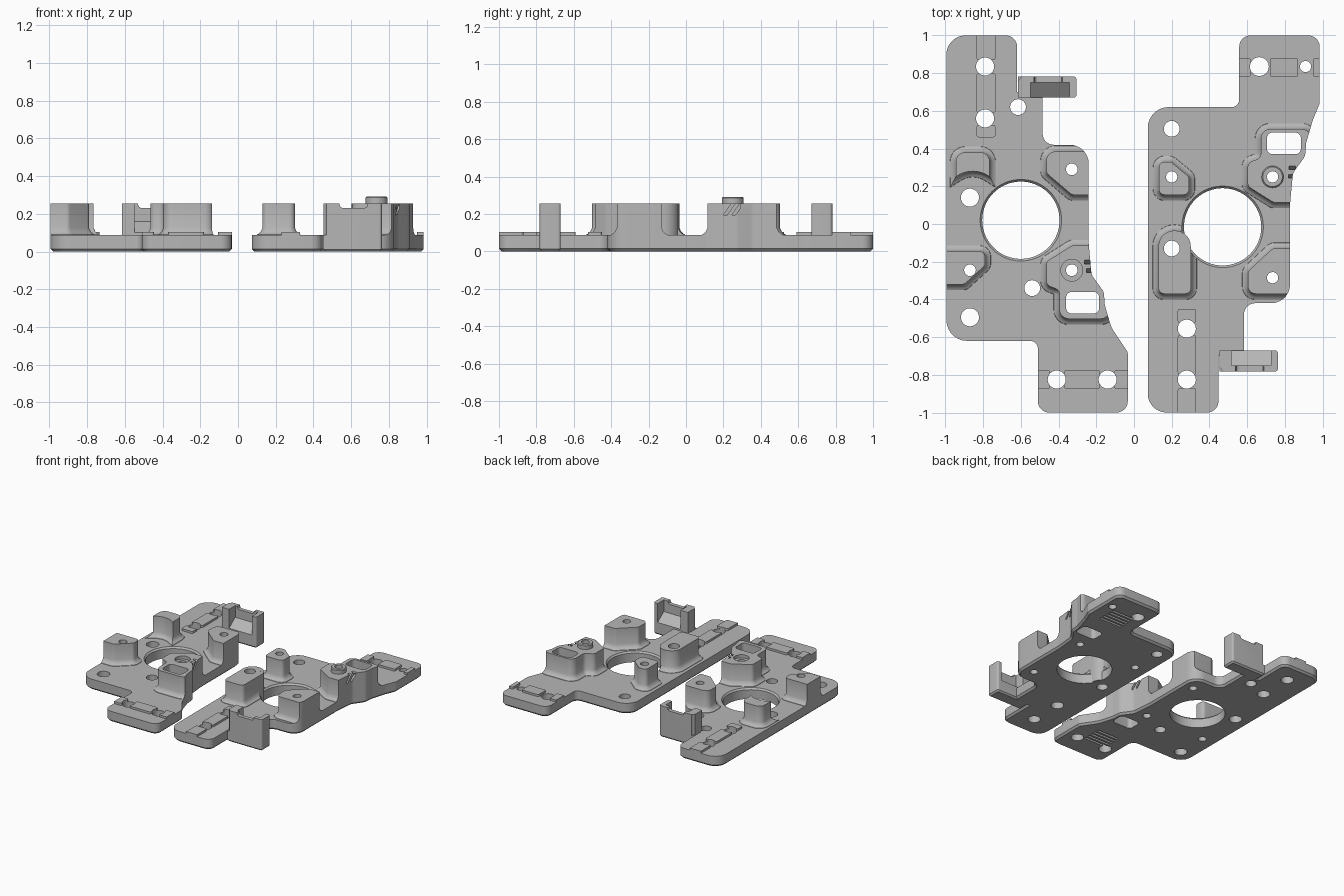
import bpy, bmesh, math
from mathutils import Vector

if "Cube" in bpy.data.objects:
    bpy.data.objects.remove(bpy.data.objects["Cube"])

TOP, POST = 0.087, 0.256
DX = 1.068  # shift from left plate to its mirrored partner
mat = bpy.data.materials.new("grey plastic")
mat.diffuse_color = (0.47, 0.47, 0.47, 1)
mat.use_nodes = True
mat.node_tree.nodes["Principled BSDF"].inputs["Base Color"].default_value = mat.diffuse_color


def fillet(pts, segs=7):
    """Round polygon corners given as (x, y, radius); returns counter-clockwise points."""
    out, n = [], len(pts)
    for i, (x, y, r) in enumerate(pts):
        p = Vector((x, y))
        a, b = Vector(pts[i - 1][:2]) - p, Vector(pts[(i + 1) % n][:2]) - p
        ang = a.angle(b)
        if r <= 0 or ang > 3.1:
            out.append(p)
            continue
        t = min(r / math.tan(ang / 2), 0.48 * a.length, 0.48 * b.length)
        r = t * math.tan(ang / 2)
        c = p + (a.normalized() + b.normalized()).normalized() * (r / math.sin(ang / 2))
        s, e = p + a.normalized() * t - c, p + b.normalized() * t - c
        a0 = math.atan2(s.y, s.x)
        d = (math.atan2(e.y, e.x) - a0 + math.pi) % (2 * math.pi) - math.pi
        out += [c + Vector((math.cos(a0 + d * k / segs), math.sin(a0 + d * k / segs))) * r
                for k in range(segs + 1)]
    area = sum(out[i - 1].cross(out[i]) for i in range(len(out)))
    return out if area > 0 else out[::-1]


def offset(pts, d):
    res = []
    for i, p in enumerate(pts):
        u, v = (p - pts[i - 1]).normalized(), (pts[(i + 1) % len(pts)] - p).normalized()
        n1, n2 = Vector((u.y, -u.x)), Vector((v.y, -v.x))
        res.append(p + (n1 + n2) * (d / max(0.4, 1 + n1.dot(n2))))
    return res


def loft(bm, pts, levels):
    """Stack offset copies of an outline; levels are (z, offset)."""
    rings = [[bm.verts.new((p.x, p.y, z)) for p in (offset(pts, d) if d else pts)] for z, d in levels]
    n = len(pts)
    for lo, hi in zip(rings, rings[1:]):
        for i in range(n):
            j = (i + 1) % n
            bm.faces.new((lo[i], lo[j], hi[j], hi[i]))
    bm.faces.new(rings[0][::-1])
    bm.faces.new(rings[-1])


def make(name, parts):
    """Object from a list of (points, levels)."""
    bm = bmesh.new()
    for pts, levels in parts:
        loft(bm, pts, levels)
    me = bpy.data.meshes.new(name)
    bm.to_mesh(me)
    bm.free()
    me.materials.append(mat)
    ob = bpy.data.objects.new(name, me)
    bpy.context.collection.objects.link(ob)
    return ob


def boolean(ob, cutter, op="DIFFERENCE"):
    m = ob.modifiers.new("cut", "BOOLEAN")
    m.object, m.operation, m.solver = cutter, op, "EXACT"
    dg = bpy.context.evaluated_depsgraph_get()
    me = bpy.data.meshes.new_from_object(ob.evaluated_get(dg))
    ob.modifiers.clear()
    ob.data = me


def circle(x, y, r, n=32):
    return [Vector((x + r * math.cos(2 * math.pi * k / n), y + r * math.sin(2 * math.pi * k / n)))
            for k in range(n)]


def rect(x0, x1, y0, y1, r=0.0):
    return fillet([(x0, y0, r), (x1, y0, r), (x1, y1, r), (x0, y1, r)])


THRU = [(-0.1, 0), (0.5, 0)]
FLARE = [(0.08, 0.034), (0.09, 0.03), (0.096, 0.019), (0.106, 0.009), (0.125, 0), (POST, 0)]


def build_plate(side, dx, s, tab_end, posts, holes, windows, rails, bore, grip, slits):
    P = lambda pts: fillet([(x + dx, y * s, r) for x, y, r in pts])
    # base plate with a chamfered lower rim
    outline = P([(-0.995, 1, .1), (-0.62, 1, .06), (-0.62, .7, 0), (-0.485, .7, .03), (-0.485, .42, .06),
                 (-0.24, .42, .1), (-0.24, -.11, .1), (-0.225, -.27, .06), (-0.16, -.36, .06),
                 (-0.155, -.43, .06), (-0.12, -.55, .2), (tab_end[0] - dx, tab_end[1] * s, .03),
                 (tab_end[0] - dx, -1, .06), (-0.51, -1, .06), (-0.51, -.62, .04), (-0.995, -.62, .11)])
    plate = make(side + "_base_plate", [(outline, [(0, -.015), (.015, 0), (TOP, 0)])])
    tall = make("outline_helper", [(outline, THRU)])
    big = make("bore_helper", [(circle(*bore, 0.205, 64), [(-.1, 0), (.074, 0), (TOP + .001, .012), (.5, .012)])])
    small = make("hole_helper", [(circle(*h, 24), THRU) for h in holes] + [(rect(*w, .03), THRU) for w in windows])
    # shallow grip grooves underneath the narrow tab
    gx, gy = grip
    grooves = make("groove_helper", [(rect(gx - .1, gx + .1, gy + k * .035 - .009, gy + k * .035 + .009),
                                      [(-.05, 0), (.015, 0)]) for k in range(-2, 3)])
    for c in (big, small, grooves):
        boolean(plate, c)
    # standing posts with flared feet, trimmed to the plate edge
    for name, pts in posts.items():
        post = make(side + "_" + name, [(fillet(pts), FLARE)])
        boolean(post, tall, "INTERSECT")
        boolean(post, big)
        boolean(post, small)
        if name == "window_post":
            # slanted slits on the outer flank
            for x, y in slits:
                bm = bmesh.new()
                bmesh.ops.create_cube(bm, size=1)
                for v in bm.verts:
                    v.co = (x + v.co.x * .035, y + v.co.y * .02 + v.co.z * .05, .23 + v.co.z * .07)
                me = bpy.data.meshes.new("slit")
                bm.to_mesh(me)
                bm.free()
                slit = bpy.data.objects.new("slit_helper", me)
                bpy.context.collection.objects.link(slit)
                boolean(post, slit)
                bpy.data.objects.remove(slit)
            if side == "left":
                seat = make("seat_helper", [(circle(-0.33, -0.245, .058), [(.23, 0), (.4, 0)])])
                boolean(post, seat)
                bpy.data.objects.remove(seat)
    # raised rail segments
    rail = make(side + "_rails", [(rect(*r, .012), [(.08, 0), (.104, 0)]) for r in rails])
    boolean(rail, tall, "INTERSECT")
    boolean(rail, small)
    # bracket: end cheeks, notched wall and sloped pocket floor
    y = lambda v: v * s
    box = lambda x0, x1, y0, y1, r=0: P([(x0, y0, r), (x1, y0, r), (x1, y1, r), (x0, y1, r)])
    bracket = make(side + "_bracket", [(P([(-.615, .67, 0), (-.305, .67, .015), (-.305, .782, .015), (-.615, .782, 0)]),
                                        [(0, -.012), (.012, 0), (POST, 0)])])
    pocket = make("pocket_helper", [(box(-.55, -.342, .6, .75), [(.1, 0), (.4, 0)])])
    for v in pocket.data.vertices:
        if v.co.z < .2:
            v.co.z = .16 if abs(v.co.y) > .7 else .05
    notch = make("notch_helper", [(box(-.53, -.38, .7, .85), [(.232, -.015), (.238, -.005), (.25, 0), (.4, .01)])])
    curve = make("curve_helper", [(circle(-.645 + dx, y(.80), .05), [(TOP, 0), (.4, 0)])])
    for c in (pocket, notch, curve):
        boolean(bracket, c)
    for c in (tall, big, small, grooves, pocket, notch, curve):
        bpy.data.objects.remove(c)


def window_post(dx, s):
    return [(x + dx, y * s, r) for x, y, r in [
        (-.465, -.2, .03), (-.33, -.115, .03), (-.2, -.115, 0), (-.1, -.36, 0), (-.1, -.44, 0),
        (-.155, -.503, .05), (-.395, -.503, .05), (-.395, -.35, .035), (-.465, -.325, .035)]]


arc = [(-.855 + .15 * math.sin(a), .13 + .15 * math.cos(a), 0) for a in [.64 - .16 * k for k in range(9)]]
build_plate(
    "left", 0, 1, (-0.033, -0.68),
    {"corner_post": [(-.465, .385, .05), (-.18, .385, 0), (-.18, .155, 0), (-.33, .155, .03), (-.465, .27, .03)],
     "side_post": [(-1.06, -.145, 0), (-.79, -.145, .03), (-.79, -.22, .03), (-.9, -.32, .03), (-1.06, -.32, 0)],
     "crescent_post": [(-.945, .38, .05), (-.765, .38, .05)] + arc,
     "window_post": window_post(0, 1)},
    [(-.79, .835, .048), (-.79, .56, .048), (-.615, .62, .042), (-.87, .14, .048), (-.87, -.495, .048),
     (-.54, -.34, .042), (-.41, -.825, .048), (-.14, -.825, .048), (-.33, .29, .031), (-.87, -.245, .031),
     (-.33, -.245, .031)],
    [(-.36, -.185, -.475, -.36)],
    [(-.835, -.735, .87, 1.03), (-.835, -.735, .59, .8), (-.835, -.735, .46, .525),
     (-.54, -.445, -.875, -.775), (-.37, -.18, -.875, -.775), (-.105, -.0, -.875, -.775)],
    (-.6, .02), (-.29, -.72), [(-.245, -.22), (-.235, -.265)])

slot = [(.13, -.035, .085), (.302, -.035, .085), (.302, -.37, .03), (.13, -.37, .03)]
right_holes = [(.28, -.555, .048), (.28, -.825, .048), (.2, .505, .042), (.2, -.13, .042), (.2, .25, .03),
               (.735, .25, .03), (.735, -.285, .03), (.665, .835, .05), (.91, .835, .03)]
build_plate(
    "right", DX, -1, (0.985, 0.64),
    {"corner_post": [(.605, -.25, .03), (.735, -.13, .03), (.9, -.13, 0), (.9, -.37, 0), (.605, -.37, .04)],
     "side_post": [(.132, .33, .03), (.195, .33, .03), (.292, .25, .03), (.292, .155, .03), (.132, .155, .03)],
     "slot_post": slot,
     "window_post": window_post(DX, -1)},
    right_holes, [(.705, .885, .37, .485)],
    [(.232, .33, -1.03, -.87), (.232, .33, -.8, -.59), (.232, .33, -.525, -.45),
     (.52, .62, .78, .88), (.72, .87, .78, .88), (.95, 1.03, .78, .88)],
    (.47, -.015), (.77, .72), [(.838, .235), (.84, .28)])

# slot post core reaching into the bore, and the hollow peg
core = make("right_slot_post_core", [(offset(fillet(slot), -.001), [(.002, 0), (POST - .001, 0)])])
peg = make("right_peg", [(circle(.735, .25, .058), [(.24, 0), (.286, 0), (.292, -.006)])])
for ob, h in ((core, (.2, -.13, .042)), (peg, (.735, .25, .03))):
    cut = make("hole_helper", [(circle(*h, 24), THRU)])
    boolean(ob, cut)
    bpy.data.objects.remove(cut)

# smooth curved walls, keep edges crisp
for ob in bpy.context.scene.objects:
    ob.select_set(True)
    bpy.context.view_layer.objects.active = ob
bpy.ops.object.shade_smooth_by_angle(angle=math.radians(30))
